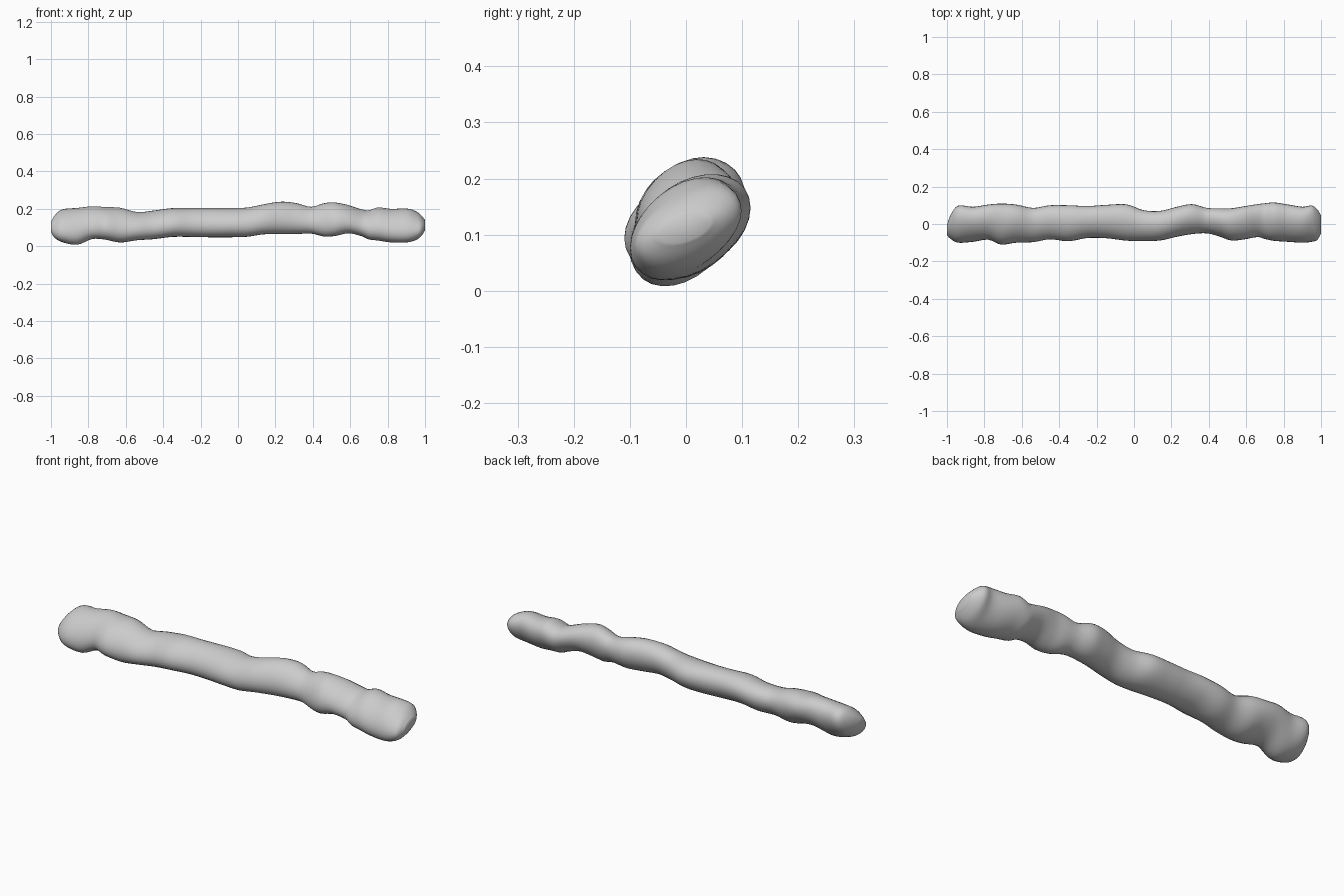
import bpy
import bmesh
import math

# remove the default cube only
default_cube = bpy.data.objects.get("Cube")
if default_cube:
    bpy.data.objects.remove(default_cube, do_unlink=True)

SIDES = 28      # points around the stick
STEPS = 4       # rings between neighbouring stations

# stations along the stick: x in hundredths, then the
# bottom, top, front and back limits in thousandths
STATIONS = [
    (-100, 75, 130, -60, -5),
    (-98, 45, 165, -80, 50),
    (-94, 22, 197, -100, 98),
    (-86, 8, 205, -95, 92),
    (-78, 38, 214, -84, 104),
    (-71, 35, 210, -110, 109),
    (-63, 20, 206, -100, 104),
    (-54, 32, 183, -97, 86),
    (-45, 38, 191, -82, 100),
    (-35, 50, 204, -92, 100),
    (-25, 50, 205, -75, 96),
    (-15, 48, 205, -76, 102),
    (-4, 48, 205, -89, 105),
    (5, 51, 207, -91, 74),
    (14, 64, 225, -88, 70),
    (23, 65, 238, -68, 92),
    (31, 65, 231, -54, 106),
    (39, 68, 211, -50, 86),
    (46, 52, 230, -68, 84),
    (52, 55, 234, -88, 84),
    (59, 69, 220, -82, 95),
    (66, 54, 198, -70, 106),
    (70, 36, 193, -80, 111),
    (75, 30, 208, -90, 115),
    (82, 20, 200, -95, 105),
    (90, 20, 202, -100, 92),
    (95, 33, 188, -95, 99),
    (98, 55, 165, -85, 78),
    (100, 85, 140, -50, 45),
]


def spline(a, b, c, d, t):
    """Smooth value between b and c."""
    return b + t / 2 * (c - a + t * (2 * a - 5 * b + 4 * c - d
                                     + t * (3 * (b - c) + d - a)))


def smooth_stations(stations):
    """Fill in extra stations along a smooth curve."""
    padded = [stations[0]] + stations + [stations[-1]]
    result = []
    for window in zip(padded, padded[1:], padded[2:], padded[3:]):
        for step in range(STEPS):
            t = step / STEPS
            result.append([spline(*values, t) for values in zip(*window)])
    result.append(list(stations[-1]))
    return result


def add_ring(bm, station):
    """Leaning oval that exactly fills the limits of its station."""
    x = station[0] / 100
    bottom, top, front, back = [value / 1000 for value in station[1:]]
    lean = 0.2 + 0.25 * x * x
    ring = []
    for i in range(SIDES):
        angle = math.tau * i / SIDES
        y = (front + back) / 2 + (back - front) / 2 * math.cos(angle)
        z = (bottom + top) / 2 + (top - bottom) / 2 * math.sin(angle + lean)
        ring.append(bm.verts.new((x, y, z)))
    return ring


# lumpy stick lofted through the rings
bm = bmesh.new()
rings = [add_ring(bm, station) for station in smooth_stations(STATIONS)]
for near, far in zip(rings, rings[1:]):
    for i in range(SIDES):
        j = (i + 1) % SIDES
        bm.faces.new((near[i], near[j], far[j], far[i]))

# rounded ends closed with flat caps
for ring in (rings[0], rings[-1]):
    bm.faces.new(ring)
bmesh.ops.recalc_face_normals(bm, faces=bm.faces)

mesh = bpy.data.meshes.new("lumpy_stick")
bm.to_mesh(mesh)
bm.free()
for face in mesh.polygons:
    face.use_smooth = True

stick = bpy.data.objects.new("lumpy_stick", mesh)
bpy.context.scene.collection.objects.link(stick)

# plain grey material
grey = bpy.data.materials.new("plain_grey")
grey.use_nodes = True
colour = (0.6, 0.6, 0.6, 1)
grey.diffuse_color = colour
grey.node_tree.nodes["Principled BSDF"].inputs["Base Color"].default_value = colour
mesh.materials.append(grey)
